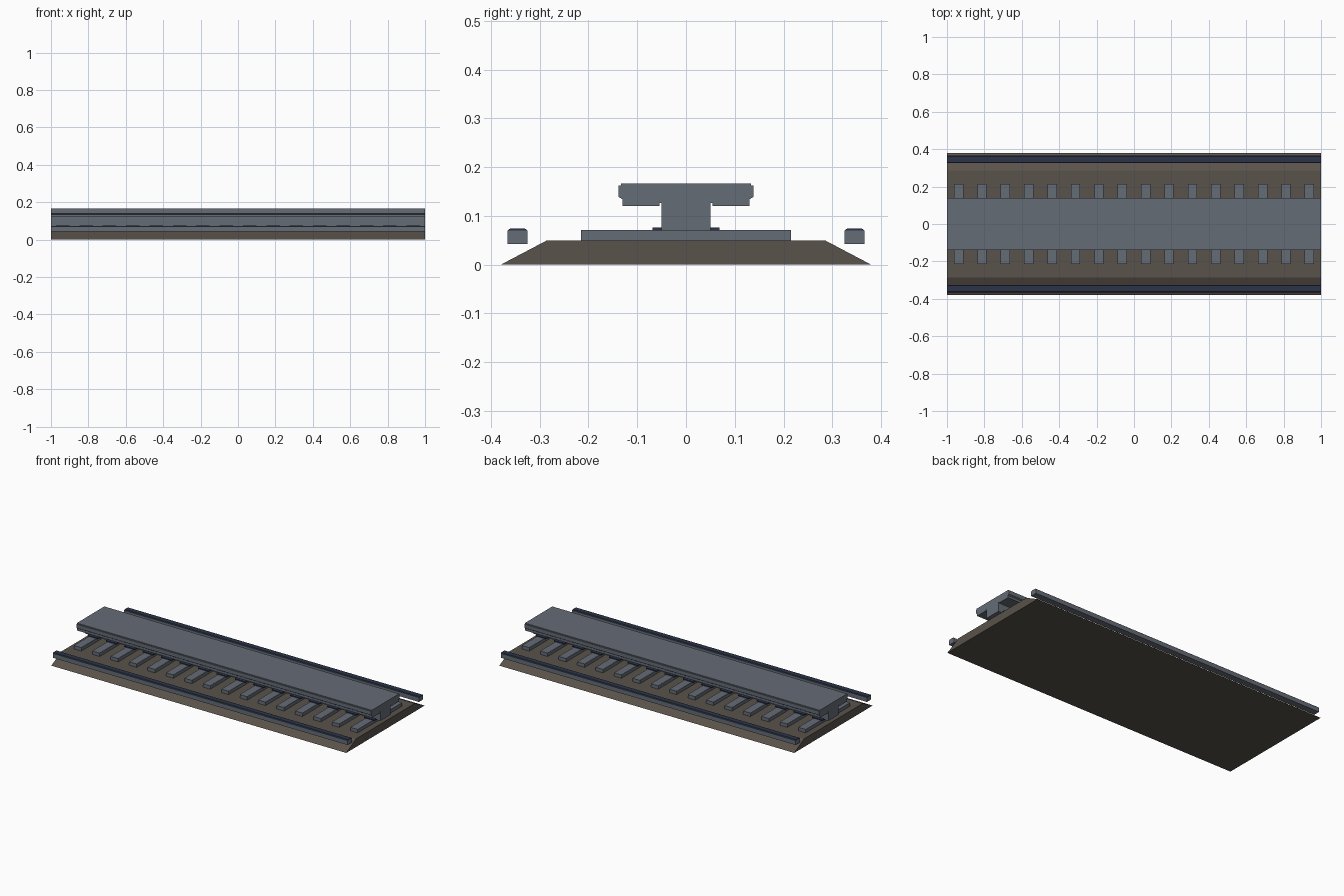
import bpy, bmesh

cube = bpy.data.objects.get("Cube")
if cube:
    bpy.data.objects.remove(cube, do_unlink=True)


def material(name, rgb):
    m = bpy.data.materials.new(name)
    m.use_nodes = True
    col = (*rgb, 1)
    m.diffuse_color = col
    m.node_tree.nodes["Principled BSDF"].inputs["Base Color"].default_value = col
    return m


steel = material("blue grey steel", (0.13, 0.15, 0.18))
earth = material("brown gravel", (0.1, 0.085, 0.07))
navy = material("dark navy", (0.025, 0.034, 0.065))


def extrude(name, profile, mat, x0=-1, x1=1):
    """Sweep a closed (y, z) outline along x."""
    bm = bmesh.new()
    face = bm.faces.new([bm.verts.new((x0, y, z)) for y, z in profile])
    geom = bmesh.ops.extrude_face_region(bm, geom=[face])["geom"]
    verts = [v for v in geom if isinstance(v, bmesh.types.BMVert)]
    bmesh.ops.translate(bm, verts=verts, vec=(x1 - x0, 0, 0))
    bmesh.ops.recalc_face_normals(bm, faces=bm.faces)
    mesh = bpy.data.meshes.new(name)
    bm.to_mesh(mesh)
    bm.free()
    mesh.materials.append(mat)
    ob = bpy.data.objects.new(name, mesh)
    bpy.context.collection.objects.link(ob)
    return ob


def box(y0, y1, z0, z1):
    return [(y0, z0), (y1, z0), (y1, z1), (y0, z1)]


def mirrored(half):
    """Complete a right-hand outline with its reflection."""
    return half + [(-y, z) for y, z in reversed(half)]


# Gravel bed with sloping shoulders
extrude("gravel_bed", mirrored([(0.38, 0), (0.285, 0.05)]), earth)

# T-shaped guide beam with lipped, stepped flange edges
extrude("guide_beam", mirrored([
    (0.05, 0.07), (0.05, 0.127), (0.054, 0.127), (0.054, 0.12),
    (0.13, 0.12), (0.13, 0.134), (0.138, 0.139), (0.138, 0.162),
    (0.133, 0.162), (0.133, 0.167)]), steel)

# Sleepers and the dark clips holding the beam
count, pitch, half_width = 16, 0.125, 0.025
for i in range(count):
    x = (i - (count - 1) / 2) * pitch
    extrude(f"sleeper_{i + 1}", box(-0.215, 0.215, 0.048, 0.071), steel,
            x - half_width, x + half_width)
    for side, s in (("left", 1), ("right", -1)):
        extrude(f"clip_{side}_{i + 1}", box(s * 0.049, s * 0.069, 0.07, 0.076),
                navy, x - 0.036, x + 0.036)

# Outer side rails with dark contact strips on top
for side, s in (("back", 1), ("front", -1)):
    extrude(f"side_rail_{side}", box(s * 0.325, s * 0.366, 0.043, 0.07), steel)
    extrude(f"contact_strip_{side}",
            [(s * y, z) for y, z in ((0.325, 0.07), (0.366, 0.07),
                                     (0.361, 0.074), (0.33, 0.074))], navy)
